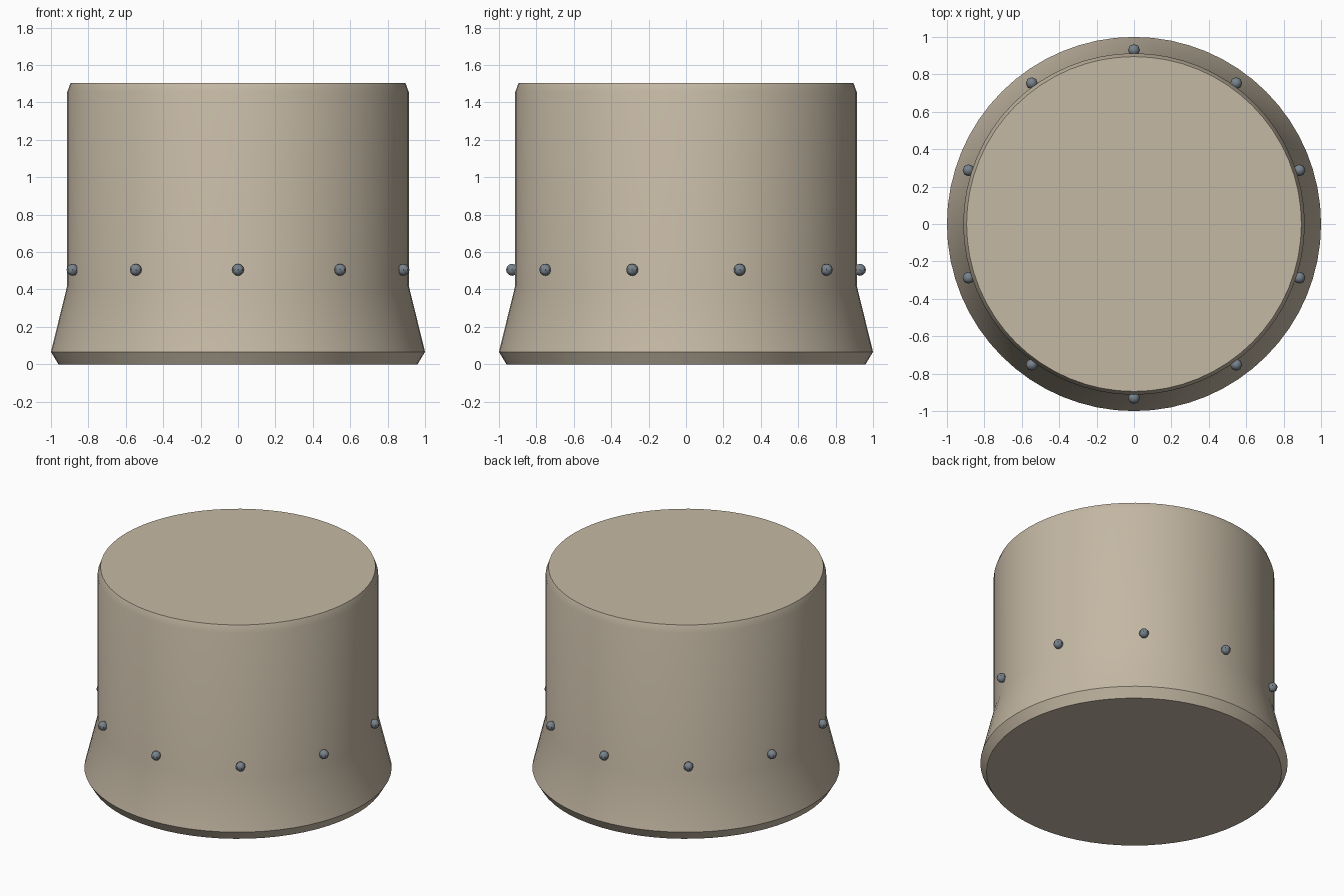
import bpy, bmesh, math
from mathutils import Matrix

cube = bpy.data.objects.get("Cube")
if cube:
    bpy.data.objects.remove(cube)

SIDES = 64
RIVETS = 10


def make_material(name, color):
    mat = bpy.data.materials.new(name)
    mat.use_nodes = True
    mat.diffuse_color = color
    mat.node_tree.nodes["Principled BSDF"].inputs["Base Color"].default_value = color
    return mat


def finish(bm, name, mat, angle):
    bmesh.ops.recalc_face_normals(bm, faces=bm.faces)
    mesh = bpy.data.meshes.new(name)
    bm.to_mesh(mesh)
    bm.free()
    mesh.materials.append(mat)
    obj = bpy.data.objects.new(name, mesh)
    bpy.context.collection.objects.link(obj)
    bpy.ops.object.select_all(action='DESELECT')
    obj.select_set(True)
    bpy.context.view_layer.objects.active = obj
    bpy.ops.object.shade_smooth_by_angle(angle=math.radians(angle))
    return obj


def ring(bm, radius, z):
    turns = [2 * math.pi * i / SIDES for i in range(SIDES)]
    return [bm.verts.new((radius * math.cos(a), radius * math.sin(a), z)) for a in turns]


beige = make_material("warm beige", (0.56, 0.485, 0.375, 1))
steel = make_material("blue grey steel", (0.19, 0.225, 0.26, 1))

# Solid drum with chamfered foot, flared skirt and bevelled rim
profile = [(0.96, 0), (1, 0.066), (0.913, 0.42), (0.913, 1.455), (0.895, 1.505)]
bm = bmesh.new()
rings = [ring(bm, r, z) for r, z in profile]
for low, high in zip(rings, rings[1:]):
    for i in range(SIDES):
        j = (i + 1) % SIDES
        bm.faces.new((low[i], low[j], high[j], high[i]))
bm.faces.new(rings[0])
bm.faces.new(rings[-1])
finish(bm, "drum_body", beige, 35)

# Rivets evenly spaced around the drum above the skirt
for k in range(RIVETS):
    angle = math.pi / 2 + 2 * math.pi * k / RIVETS
    place = Matrix.Translation((0.93 * math.cos(angle), 0.93 * math.sin(angle), 0.505))
    bm = bmesh.new()
    bmesh.ops.create_uvsphere(bm, u_segments=8, v_segments=6, radius=0.032, matrix=place)
    finish(bm, f"rivet_{k + 1}", steel, 35)
